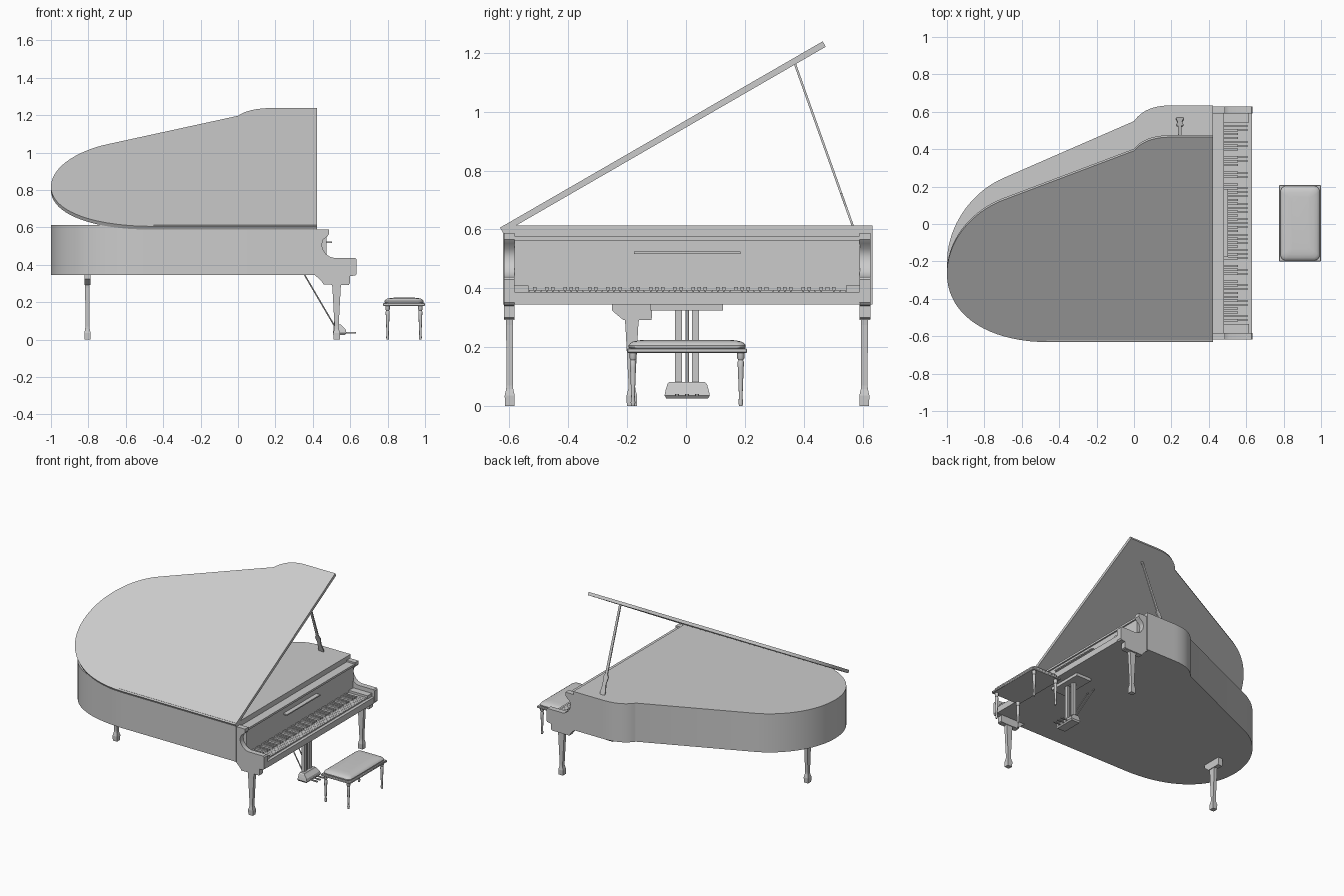
import bpy, bmesh, math
from mathutils import Vector, Matrix
from mathutils.geometry import interpolate_bezier

if "Cube" in bpy.data.objects:
    bpy.data.objects.remove(bpy.data.objects["Cube"])

YC = 0.004  # middle of the keyboard


def finish(name, bm, smooth=False):
    bmesh.ops.recalc_face_normals(bm, faces=bm.faces)
    me = bpy.data.meshes.new(name)
    bm.to_mesh(me)
    bm.free()
    ob = bpy.data.objects.new(name, me)
    bpy.context.collection.objects.link(ob)
    if smooth:
        bpy.ops.object.select_all(action='DESELECT')
        ob.select_set(True)
        bpy.context.view_layer.objects.active = ob
        bpy.ops.object.shade_smooth_by_angle(angle=math.radians(35))
    return ob


def loft(name, rings, smooth=False):
    """Skin a list of equal-length point rings, with end caps."""
    bm = bmesh.new()
    vs = [[bm.verts.new(p) for p in r] for r in rings]
    n = len(vs[0])
    for a, b in zip(vs, vs[1:]):
        for i in range(n):
            j = (i + 1) % n
            bm.faces.new((a[i], a[j], b[j], b[i]))
    bm.faces.new(vs[0])
    bm.faces.new(vs[-1])
    return finish(name, bm, smooth)


def prism(name, pts, axis, a, b, smooth=False):
    place = {'x': lambda u, v, h: (h, u, v), 'y': lambda u, v, h: (u, h, v),
             'z': lambda u, v, h: (u, v, h)}[axis]
    return loft(name, [[place(u, v, h) for u, v in pts] for h in (a, b)], smooth)


def add_box(bm, x0, x1, y0, y1, z0, z1):
    m = Matrix.Translation(((x0 + x1) / 2, (y0 + y1) / 2, (z0 + z1) / 2))
    bmesh.ops.create_cube(bm, size=1, matrix=m @ Matrix.Diagonal((x1 - x0, y1 - y0, z1 - z0, 1)))


def box(name, *dims, bevel=0, segments=3):
    bm = bmesh.new()
    add_box(bm, *dims)
    ob = finish(name, bm, bevel > 0)
    if bevel:
        m = ob.modifiers.new("bevel", 'BEVEL')
        m.width, m.segments = bevel, segments
    return ob


def rod(name, p, q, r, r2=None, sides=10):
    p, q = Vector(p), Vector(q)
    rot = (q - p).to_track_quat('Z', 'Y').to_matrix()
    ring = lambda c, rad: [c + rot @ Vector((rad * math.cos(t), rad * math.sin(t), 0))
                           for t in (2 * math.pi * i / sides for i in range(sides))]
    return loft(name, [ring(p, r), ring(q, r2 or r)], True)


# Outline of the case, used for both the rim and the lid
def outline(front, low):
    curves = [((-.45, low), (-.8, low), (-1, -.45), (-1, -.21)),
              ((-1, -.21), (-1, 0), (-.86, .175), (-.7, .245)),
              ((0, .55), (.04, .605), (.1, .634), (.2, .634))]
    pts = [(front, low)]
    for k in curves:
        c = [Vector((x, y, 0)) for x, y in k]
        seg = [(p.x, p.y) for p in interpolate_bezier(c[0], c[1], c[2], c[3], 20)]
        pts += [p for p in seg if p != pts[-1]]
    pts.append((front, .634))
    clean = []
    for p in pts:
        if not clean or math.dist(p, clean[-1]) > 1e-4:
            clean.append(p)
    return clean


prism("case", outline(.422, -.622), 'z', .345, .613, True)

# Raised lid, hinged along the straight side
lid = prism("lid", [(x, y + .632) for x, y in outline(.422, -.632)], 'z', -.021, 0, True)
lid.location = (0, -.632, .606)
lid.rotation_euler = (math.radians(30), 0, 0)

# Lid prop: wide foot, slim stick
d = Vector((0, .37 - .567, 1.165 - .613))
prop = []
for t, w in ((0, .017), (.03, .02), (.12, .012), (.2, .02), (.23, .009), (1, .007)):
    c = Vector((.245, .567, .611)) + d * t
    prop.append([c + Vector((sx * w, sy * .004, 0)) for sx, sy in ((-1, -1), (1, -1), (1, 1), (-1, 1))])
loft("lid_prop", prop)

# Scrolled arms at both ends of the keyboard
arm = [(.41, .345), (.41, .588), (.487, .588), (.487, .565), (.478, .553), (.456, .535),
       (.448, .51), (.452, .485), (.47, .458), (.49, .444), (.51, .438), (.627, .438),
       (.634, .43), (.634, .352), (.627, .343), (.598, .34), (.598, .3), (.59, .294),
       (.457, .294), (.452, .305), (.435, .325)]
for side, a, b in (("left", -.618, -.582), ("right", .59, .627)):
    prism(side + "_arm", arm, 'y', a, b, True)

# Keyboard housing
IN0, IN1 = -.583, .591
box("key_bed", .41, .61, IN0, IN1, .345, .383)
box("key_slip", .61, .632, IN0, IN1, .345, .387)
box("fallboard", .41, .472, IN0, IN1, .38, .563)
box("front_shelf", .41, .482, IN0, IN1, .563, .577)
box("music_ledge", .47, .502, -.177, .186, .517, .525)
box("left_key_block", .47, .615, IN0, -.535, .38, .41)
box("right_key_block", .47, .615, .543, IN1, .38, .41)

# 52 white and 36 black keys
white, black = bmesh.new(), bmesh.new()
step = (.543 + .535) / 52
for i in range(52):
    y = -.535 + i * step
    add_box(white, .47, .611, y + .0008, y + step - .0008, .38, .395)
    if i % 7 in (0, 2, 3, 5, 6) and i < 51:
        add_box(black, .47, .557, y + step - .006, y + step + .006, .39, .405)
finish("white_keys", white)
finish("black_keys", black)


# Three tapered legs, each with a shaped bracket on top
def leg(name, x, y, turned):
    place = lambda u, v, z: (x - v, y + u, z) if turned else (x + u, y + v, z)
    secs = ((0, .017, .016), (.035, .018, .017), (.058, .012, .012), (.07, .011, .011),
            (.275, .022, .012), (.3, .025, .012))
    loft(name, [[place(su * a, sv * b, z) for su, sv in ((-1, -1), (1, -1), (1, 1), (-1, 1))]
                for z, a, b in secs])
    bracket = ((-.068, .346), (-.068, .325), (-.03, .293), (.066, .293), (.068, .3), (.068, .346))
    loft(name + "_bracket", [[place(u, v, z) for u, z in bracket] for v in (-.017, .017)])


leg("front_leg_left", .527, -.599, False)
leg("front_leg_right", .527, .606, False)
leg("tail_leg", -.805, -.184, True)

# Pedal lyre
box("lyre_plate", .46, .575, -.12, .126, .325, .346)
for i, s in enumerate((-1, 1)):
    y = YC + s * .029
    box(f"lyre_post_{i}", .512, .536, y - .012, y + .012, .07, .33)
    rod(f"lyre_brace_{i}", (.355, y, .348), (.518, y, .07), .004)
for i, s in enumerate((-1, 1)):
    rod(f"pedal_rod_{i}", (.53, YC + s * .004, .07), (.53, YC + s * .004, .33), .0025)
rings = []
for z, x0, x1, w in ((.026, .51, .572, .071), (.036, .508, .58, .077),
                     (.055, .51, .575, .073), (.075, .512, .555, .067), (.082, .515, .55, .06)):
    rings.append([(x0, YC - w, z), (x1, YC - w, z), (x1, YC + w, z), (x0, YC + w, z)])
loft("pedal_box", rings)
for i in (-1, 0, 1):
    y = YC + i * .034
    prism(f"pedal_{i + 1}", [(.56, y - .004), (.6, y - .004), (.62, y - .007), (.632, y - .005),
                             (.632, y + .005), (.62, y + .007), (.6, y + .004), (.56, y + .004)],
          'z', .034, .041)

# Bench with padded seat
box("bench_frame", .776, 1.0, -.2, .208, .181, .196, bevel=.003, segments=1)
pad = []
for z, inset in ((.194, .006), (.2, .002), (.206, .002), (.213, .007), (.219, .017), (.223, .035), (.225, .06)):
    r, ring = .03 - inset * .3, []
    for cx, cy, a0 in ((.995 - inset - r, .205 - inset - r, 0), (.781 + inset + r, .205 - inset - r, 90),
                       (.781 + inset + r, -.197 + inset + r, 180), (.995 - inset - r, -.197 + inset + r, 270)):
        for k in range(6):
            t = math.radians(a0 + k * 18)
            ring.append((cx + r * math.cos(t), cy + r * math.sin(t), z))
    pad.append(ring)
loft("bench_cushion", pad, True)
for i, (x, y) in enumerate(((.8, -.18), (.8, .186), (.975, -.18), (.975, .186))):
    prof = ((0, .006), (.012, .008), (.03, .006), (.13, .010), (.15, .011), (.156, .008),
            (.162, .012), (.185, .012))
    loft(f"bench_leg_{i}", [[(x + r * math.cos(k * math.pi / 6), y + r * math.sin(k * math.pi / 6), z)
                             for k in range(12)] for z, r in prof], True)
